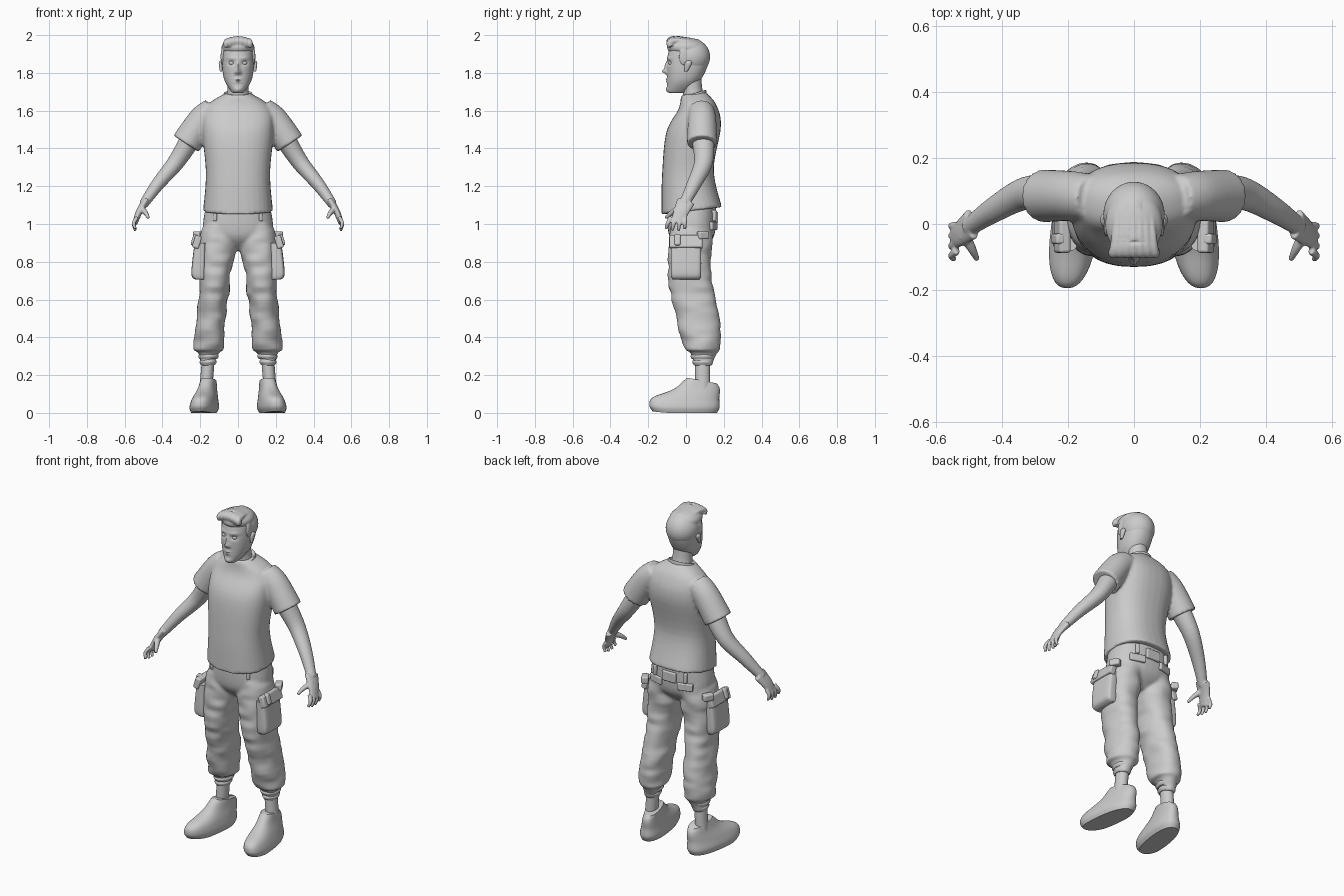
import bpy, bmesh, math
from mathutils import Vector, Matrix, noise

cube = bpy.data.objects.get("Cube")
if cube:
    bpy.data.objects.remove(cube)

shade = (0.6, 0.6, 0.6, 1)
grey = bpy.data.materials.new("plain grey")
grey.use_nodes = True
grey.diffuse_color = shade
grey.node_tree.nodes["Principled BSDF"].inputs["Base Color"].default_value = shade

BACKWARD = Vector((0, 1, 0))


def both_sides(mirror):
    return (1, -1) if mirror else (1,)


def smooth_path(rows, steps):
    """Catmull-Rom interpolation through the given rows."""
    rows = [Vector(row) for row in rows]
    path = []
    for i in range(len(rows) - 1):
        before, start, end = rows[max(i - 1, 0)], rows[i], rows[i + 1]
        after = rows[min(i + 2, len(rows) - 1)]
        leave, arrive = (end - before) / 2, (after - start) / 2
        for k in range(steps):
            t = k / steps
            ease = t * t * (3 - 2 * t)
            path.append(start.lerp(end, ease) + leave * (t * (1 - t) ** 2) - arrive * (t * t * (1 - t)))
    return path + [rows[-1]]


def signed_power(value, power):
    return math.copysign(abs(value) ** (2 / power), value)


def loft(bm, rows, sides=32, steps=6, power=2, follow=False, mirror=False, tilt=0, fold=0):
    """Closed skin through rings of x, y, z, half width and half depth."""
    path = smooth_path(rows, steps)
    last = len(path) - 1
    for side in both_sides(mirror):
        rings = []
        for i, point in enumerate(path):
            centre = Vector(point[:3])
            across, along = Vector((1, 0, 0)), BACKWARD
            if follow:
                tangent = Vector(path[min(i + 1, last)][:3]) - Vector(path[max(i - 1, 0)][:3])
                tangent.normalize()
                along = (BACKWARD - tangent * tangent.dot(BACKWARD)).normalized()
                across = along.cross(tangent)
            ring = []
            for k in range(sides):
                angle = math.tau * k / sides
                c = signed_power(math.cos(angle), power)
                s = signed_power(math.sin(angle), power)
                spot = centre + across * (c * point[3]) + along * (s * point[4])
                spot.z += tilt * s * point[4]
                if fold:
                    crease = Vector((spot.x * 9, spot.y * 9, spot.z * 20))
                    spot += (across * c + along * s) * (noise.noise(crease) * fold)
                spot.x *= side
                ring.append(bm.verts.new(spot))
            rings.append(ring)
        for lower, upper in zip(rings, rings[1:]):
            for k in range(sides):
                j = (k + 1) % sides
                bm.faces.new((lower[k], lower[j], upper[j], upper[k]))
        bm.faces.new(rings[0])
        bm.faces.new(rings[-1])


def middle(height):
    return 0


def leg_line(height):
    """The legs spread slightly towards the feet."""
    return 0.18 - 0.08 * height


def stack(bm, rows, x_rule=middle, **options):
    """Level rings of height, centre y, half width and half depth."""
    loft(bm, [(x_rule(z), y, z, width, depth) for z, y, width, depth in rows], **options)


def limb(bm, points, start, end, flat=1.1, **options):
    """Mirrored round limb that tapers evenly along its points."""
    rows = []
    for i, point in enumerate(points):
        radius = start + (end - start) * i / (len(points) - 1)
        rows.append((*point, radius, radius * flat))
    loft(bm, rows, follow=True, **options)


def ball(bm, centre, size, mirror=False):
    for side in both_sides(mirror):
        place = Matrix.Translation((centre[0] * side, centre[1], centre[2]))
        bmesh.ops.create_uvsphere(bm, u_segments=32, v_segments=20, radius=1,
                                  matrix=place @ Matrix.Diagonal((*size, 1)))


def block(bm, centre, size, turn=0, lean=0, mirror=True):
    for side in both_sides(mirror):
        place = Matrix.Translation((centre[0] * side, centre[1], centre[2]))
        rotation = Matrix.Rotation(turn * side, 4, "Z") @ Matrix.Rotation(lean * side, 4, "Y")
        bmesh.ops.create_cube(bm, size=2, matrix=place @ rotation @ Matrix.Diagonal((*size, 1)))


def finish(name, bm, voxel=0, relax=3, bevel=0):
    bmesh.ops.recalc_face_normals(bm, faces=bm.faces)
    mesh = bpy.data.meshes.new(name)
    bm.to_mesh(mesh)
    bm.free()
    part = bpy.data.objects.new(name, mesh)
    bpy.context.collection.objects.link(part)
    mesh.materials.append(grey)
    if voxel:
        fuse = part.modifiers.new("fuse", "REMESH")
        fuse.mode, fuse.voxel_size, fuse.use_smooth_shade = "VOXEL", voxel, True
        part.modifiers.new("relax", "SMOOTH").iterations = relax
    if bevel:
        soft = part.modifiers.new("soft edge", "BEVEL")
        soft.width, soft.segments = bevel, 3
    bpy.ops.object.select_all(action="DESELECT")
    bpy.context.view_layer.objects.active = part
    part.select_set(True)
    bpy.ops.object.shade_smooth_by_angle(angle=math.radians(50))


# T-shirt body and sleeves
bm = bmesh.new()
stack(bm, [(1.07, .03, .185, .16), (1.27, .01, .17, .137), (1.5, .04, .19, .145),
           (1.62, .06, .17, .1), (1.69, .04, .07, .065)], power=2.4, tilt=.12)
limb(bm, [(.13, .08, 1.6), (.19, .085, 1.55), (.275, .085, 1.425)], .07, .08, flat=1, mirror=True)
finish("t_shirt", bm, voxel=.009)

# Ribbed collar
bm = bmesh.new()
stack(bm, [(1.66, .04, .082, .07), (1.69, .04, .076, .066), (1.685, .04, .066, .056)], tilt=.3)
finish("collar", bm)

# Cargo trousers
bm = bmesh.new()
stack(bm, [(.86, .03, .05, .05), (.94, .03, .18, .12), (1.1, .03, .17, .13)], power=2.3)
stack(bm, [(.25, .09, .035, .047), (.32, .09, .055, .073), (.345, .085, .083, .095),
           (.5, .065, .077, .115), (.7, .02, .082, .115), (.9, .025, .1, .115),
           (1, .03, .08, .11)], leg_line, mirror=True, fold=.013, power=2.2)
finish("trousers", bm, voxel=.009)

# Gathered cuffs
bm = bmesh.new()
for height, radius in ((.3, .054), (.27, .045)):
    rib = [(height + offset, .088, radius - abs(offset) / 2, radius + .01 - abs(offset) / 2)
           for offset in (-.016, 0, .016)]
    stack(bm, rib, leg_line, mirror=True)
finish("trouser_cuffs", bm)

# Side pockets and their flaps
bm = bmesh.new()
loft(bm, [(.2, 0, .705, .025, .07), (.21, 0, .74, .037, .08), (.2, 0, .9, .03, .08)],
     power=5, mirror=True)
finish("side_pockets", bm)
bm = bmesh.new()
block(bm, (.217, 0, .905), (.018, .087, .034), lean=-.3)
block(bm, (.23, -.045, .915), (.014, .016, .03), lean=-.3)
block(bm, (.21, .09, .94), (.02, .03, .02), turn=.5)
finish("side_pocket_flaps", bm, bevel=.008)

# Back patch, back pocket flaps and belt loops
bm = bmesh.new()
block(bm, (0, .158, 1.035), (.045, .012, .03), mirror=False)
block(bm, (.095, .143, .99), (.045, .012, .022), turn=-.3)
block(bm, (.1, .148, 1.045), (.01, .012, .03), turn=-.3)
block(bm, (.12, -.072, 1.045), (.01, .012, .03), turn=.4)
finish("back_pocket_flaps", bm, bevel=.006)

# Ankles
bm = bmesh.new()
stack(bm, [(.1, .088, .034, .04), (.27, .088, .034, .04)], leg_line, mirror=True)
finish("ankles", bm)

# Shoes, with toes turned out and lifted and the collar sloping to the front
bm = bmesh.new()
stack(bm, [(0, -.006, .062, .17), (.03, -.008, .072, .186), (.075, 0, .063, .176),
           (.125, .055, .048, .124), (.172, .085, .04, .078)], leg_line, sides=40, power=2.4, mirror=True)
for vert in bm.verts:
    spot = vert.co
    spot.x -= math.copysign(.13, spot.x) * spot.y
    spot.z += max(0, -spot.y - .1) / 10 - max(0, spot.z - .14) * (spot.y - .08) * 6
finish("shoes", bm)

# Arms, palms, fingers and thumbs
bm = bmesh.new()
limb(bm, [(.25, .09, 1.45), (.33, .092, 1.325), (.425, .042, 1.21), (.5, -.01, 1.105)],
     .055, .025, mirror=True)
limb(bm, [(.49, 0, 1.12), (.525, -.028, 1.06), (.545, -.045, 1.005)], .021, .014, flat=2.3, mirror=True)
for finger in range(4):
    y = -.08 + .025 * finger
    knuckle = Vector((.535, y, 1.035))
    reach = .06 + .012 * math.sin(finger)
    bend = knuckle + Vector((.017, y / 5, -reach / 2))
    tip = knuckle + Vector((.008, y / 3, -reach))
    limb(bm, [knuckle, bend, tip], .012, .008, sides=12, mirror=True)
limb(bm, [(.515, -.03, 1.085), (.49, -.075, 1.06), (.474, -.108, 1.032)], .018, .008, sides=12, mirror=True)
finish("arms", bm, voxel=.005, relax=2)

# Head; the face is shaped by soft bumps of x, z, width, height and forward push
bm = bmesh.new()
stack(bm, [(1.694, -.05, .02, .03), (1.703, -.042, .037, .056), (1.765, -.01, .073, .089),
           (1.86, .01, .085, .11), (1.94, .012, .075, .095), (1.98, .012, .03, .05)],
      sides=96, steps=14, power=2.2)
bumps = {"nose tip": (0, 1.808, .012, .013, .024), "nose bridge": (0, 1.835, .009, .022, .012),
         "nostril": (.013, 1.8, .007, .007, .008), "eye socket": (.034, 1.853, .017, .011, -.013),
         "brow": (.036, 1.878, .026, .009, .005), "lips": (0, 1.76, .02, .012, .009),
         "mouth line": (0, 1.76, .022, .002, -.007), "chin": (0, 1.712, .022, .013, .007)}
for vert in bm.verts:
    if vert.co.y < 0:
        x, y, z = vert.co
        for across, height, wide, tall, push in bumps.values():
            for side in both_sides(across > 0):
                vert.co.y -= push * math.exp(-((x - side * across) / wide) ** 2 - ((z - height) / tall) ** 2)
finish("head", bm)

bm = bmesh.new()
stack(bm, [(1.62, .055, .075, .065), (1.7, .036, .056, .053), (1.79, .025, .055, .055)])
finish("neck", bm)

bm = bmesh.new()
ball(bm, (.034, -.078, 1.852), (.014, .014, .012), mirror=True)
finish("eyes", bm)

bm = bmesh.new()
stack(bm, [(1.808, 0, .006, .008), (1.85, .012, .012, .019), (1.866, .014, .004, .008)],
      lambda height: .09, sides=24, mirror=True)
finish("ears", bm)

# Short hair with a swept-back quiff
bm = bmesh.new()
ball(bm, (0, .028, 1.885), (.093, .1, .097))
ball(bm, (0, 0, 1.935), (.087, .1, .052))
ball(bm, (.083, -.012, 1.885), (.009, .026, .045), mirror=True)
for lock in range(-3, 4):
    x, rise = lock / 48, .012 - lock * lock / 800
    limb(bm, [(x, -.08, 1.94 + rise), (x, -.087, 1.96 + rise), (x * .9, -.05, 1.97 + rise),
              (x * .8, .03, 1.96 + rise)], .016, .012, sides=14)
finish("hair", bm, voxel=.005, relax=2)
